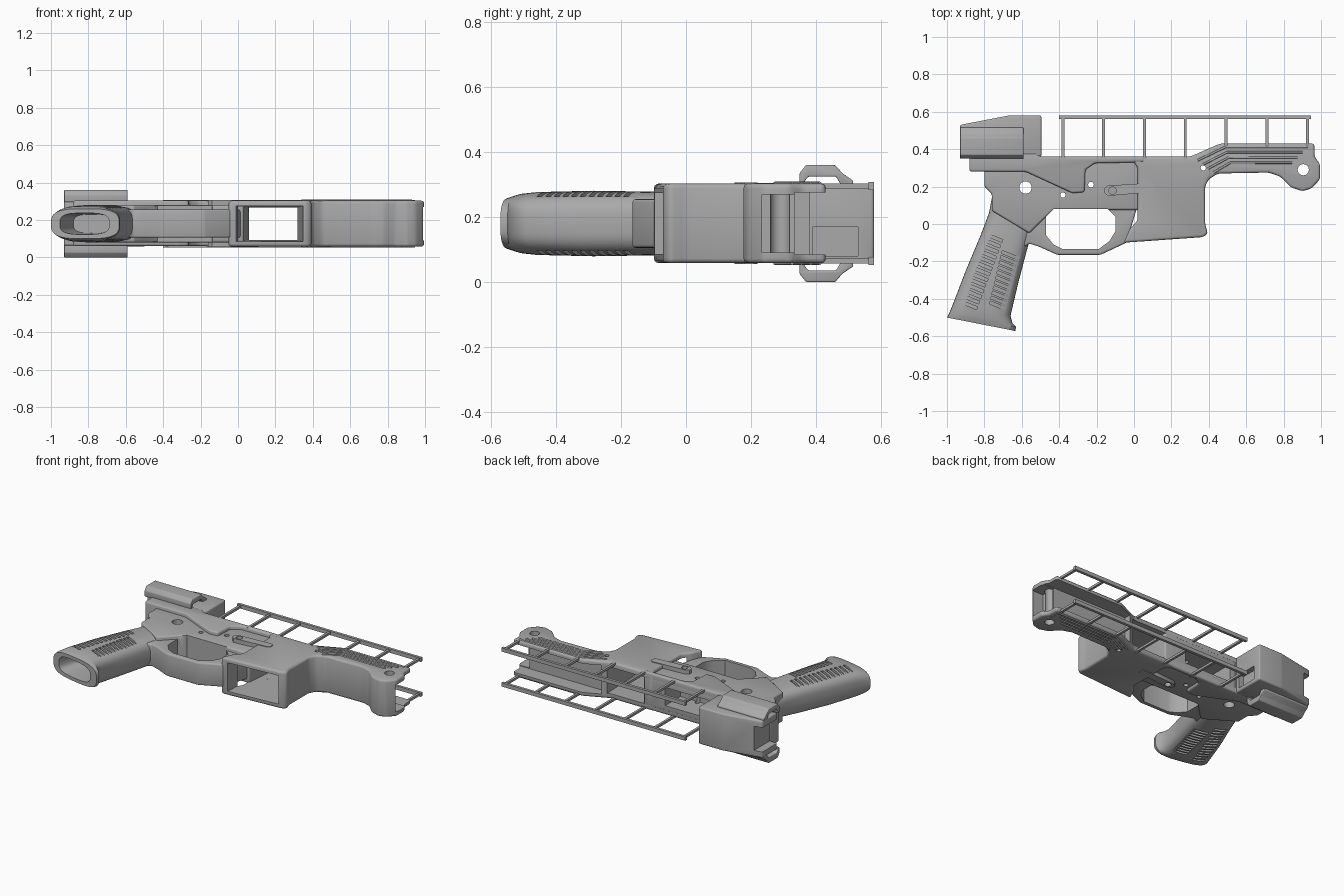
import bpy, bmesh, math
from mathutils import Matrix, Vector

if "Cube" in bpy.data.objects:
    bpy.data.objects.remove(bpy.data.objects["Cube"])

MID = 0.18  # mirror plane height
grey = bpy.data.materials.new("matte_grey")
grey.use_nodes = True
colour = (0.4, 0.4, 0.4, 1)
grey.diffuse_color = colour
grey.node_tree.nodes["Principled BSDF"].inputs["Base Color"].default_value = colour


def finish(name, bm):
    bmesh.ops.recalc_face_normals(bm, faces=bm.faces)
    me = bpy.data.meshes.new(name)
    bm.to_mesh(me)
    bm.free()
    me.materials.append(grey)
    ob = bpy.data.objects.new(name, me)
    bpy.context.collection.objects.link(ob)
    return ob


def prism(name, pts, lo, hi, bevel=0.0, along_x=False):
    """Extrude an outline; along_x turns (u, v) into (y, z)."""
    bm = bmesh.new()
    face = bm.faces.new([bm.verts.new((u, v, lo)) for u, v in pts])
    ext = bmesh.ops.extrude_face_region(bm, geom=[face])["geom"]
    bmesh.ops.translate(bm, vec=(0, 0, hi - lo),
                        verts=[g for g in ext if isinstance(g, bmesh.types.BMVert)])
    bmesh.ops.recalc_face_normals(bm, faces=bm.faces)
    if bevel:
        bmesh.ops.bevel(bm, geom=list(bm.edges), offset=bevel, segments=3,
                        profile=0.5, affect='EDGES', clamp_overlap=True)
    if along_x:
        for v in bm.verts:
            v.co = Vector((v.co.z, v.co.x, v.co.y))
    return finish(name, bm)


def box(name, x, y, z, bevel=0.0):
    return prism(name, [(x[0], y[0]), (x[1], y[0]), (x[1], y[1]), (x[0], y[1])],
                 z[0], z[1], bevel)


def disc(name, x, y, r, lo=-0.1, hi=0.5):
    ring = [(x + r * math.cos(i * math.tau / 24), y + r * math.sin(i * math.tau / 24))
            for i in range(24)]
    return prism(name, ring, lo, hi)


def cut(target, *cutters):
    for c in cutters:
        mod = target.modifiers.new("cut", 'BOOLEAN')
        mod.operation, mod.solver, mod.object = 'DIFFERENCE', 'EXACT', c
        bpy.context.view_layer.objects.active = target
        bpy.ops.object.modifier_apply(modifier=mod.name)
        bpy.data.objects.remove(c)


def loft(name, rows, n=40, power=3.2):
    """Rounded sections between a rear and a front point."""
    bm = bmesh.new()
    rings = []
    for rear, front, half in rows:
        a, b = Vector(rear), Vector(front)
        ring = []
        for i in range(n):
            t = i * math.tau / n
            c, s = math.cos(t), math.sin(t)
            u = math.copysign(abs(c) ** (2 / power), c)
            w = math.copysign(abs(s) ** (2 / power), s)
            p = (a + b) / 2 + (b - a) / 2 * u
            ring.append(bm.verts.new((p.x, p.y, MID + half * w)))
        rings.append(ring)
    for r, q in zip(rings, rings[1:]):
        for i in range(n):
            j = (i + 1) % n
            bm.faces.new((r[i], r[j], q[j], q[i]))
    bm.faces.new(rings[0])
    bm.faces.new(rings[-1])
    return finish(name, bm)


# Grip with hollow base and slanted side grooves
grip = loft("grip", [
    ((-0.76, 0.14), (-0.52, 0.16), 0.085), ((-0.775, 0.06), (-0.54, -0.03), 0.09),
    ((-0.82, -0.06), (-0.57, -0.13), 0.098), ((-0.9, -0.25), (-0.62, -0.32), 0.101),
    ((-0.965, -0.42), (-0.66, -0.49), 0.097), ((-0.985, -0.47), (-0.65, -0.53), 0.092),
    ((-0.995, -0.49), (-0.63, -0.55), 0.086), ((-1.0, -0.5), (-0.635, -0.572), 0.08)])
hollow = loft("hollow_cutter", [((-0.88, -0.3), (-0.68, -0.34), 0.05),
                                ((-0.96, -0.53), (-0.69, -0.59), 0.058)])
bm = bmesh.new()
for start, end, count in (((-0.755, -0.07), (-0.89, -0.43), 13), ((-0.655, -0.17), (-0.72, -0.44), 11)):
    for i in range(count):
        p = Vector(start).lerp(Vector(end), i / (count - 1))
        for side in (-1, 1):
            bmesh.ops.create_cube(bm, matrix=Matrix.Translation((p.x, p.y, MID + side * 0.1))
                                  @ Matrix.Rotation(math.radians(-22), 4, 'Z')
                                  @ Matrix.Diagonal((0.11, 0.016, 0.034, 1)))
cut(grip, hollow, finish("groove_cutter", bm))

# Central frame, trigger guard and their opening
guard_hole = [(-0.47, 0.04), (-0.43, 0.08), (-0.14, 0.08), (-0.1, 0.04), (-0.1, -0.04),
              (-0.13, -0.09), (-0.19, -0.135), (-0.38, -0.135), (-0.43, -0.11), (-0.47, -0.06)]
frame = prism("frame", [(-0.8, 0.3), (-0.8, 0.2), (-0.76, 0.16), (-0.76, 0.07), (-0.56, -0.05),
                        (-0.49, 0.02), (-0.43, 0.075), (0.03, 0.075), (0.06, 0.36), (-0.6, 0.36)],
              0.08, 0.28, 0.012)
guard = prism("trigger_guard", [(-0.62, 0.1), (-0.6, -0.13), (-0.56, -0.105), (-0.51, -0.12),
                                (-0.41, -0.165), (-0.18, -0.165), (-0.04, -0.1), (0.02, 0.1)],
              0.105, 0.255, 0.01)
for part in (frame, guard):
    cut(part, prism("guard_cutter", guard_hole, -0.1, 0.5))
cut(frame, box("pocket_cutter", (-0.45, -0.1), (0.2, 0.5), (0.12, 0.24)),
    disc("hole_cutter", -0.58, 0.195, 0.033), disc("hole_cutter", -0.23, 0.21, 0.015),
    disc("hole_cutter", -0.38, 0.155, 0.014))

# Flared upper rim along the back half
rim = prism("upper_rim", [(-0.88, 0.38), (-0.88, 0.28), (-0.58, 0.28), (-0.33, 0.165), (-0.265, 0.17),
                          (-0.26, 0.29), (-0.21, 0.325), (0.06, 0.33), (0.06, 0.36), (-0.5, 0.36),
                          (-0.52, 0.38)], 0.06, 0.305, 0.012)
cut(rim, box("rim_cutter", (-0.49, 0.2), (0.1, 0.5), (0.09, 0.27)))

# Front housing: box well and open-topped fore end
housing = prism("front_housing", [
    (-0.055, -0.1), (0.37, -0.07), (0.395, -0.05), (0.38, 0.0), (0.38, 0.2), (0.4, 0.24), (0.45, 0.27),
    (0.72, 0.275), (0.78, 0.255), (0.84, 0.195), (0.9, 0.175), (0.95, 0.19), (0.995, 0.24),
    (0.995, 0.32), (0.965, 0.36), (0.965, 0.43), (0.46, 0.43), (0.3, 0.36), (-0.02, 0.36),
    (0.02, 0.3), (0.02, 0.02), (-0.025, -0.03)], 0.058, 0.303, 0.014)
bm = bmesh.new()
bmesh.ops.create_cube(bm, size=1)
for v in bm.verts:
    low = v.co.y < 0
    x = (-0.02, 0.355) if low else (0.05, 0.31)
    half = 0.096 if low else 0.085
    v.co = Vector((x[v.co.x > 0], -0.2 if low else 0.5, MID + (half if v.co.z > 0 else -half)))
cut(housing, finish("well_cutter", bm),
    box("channel_cutter", (0.35, 1.1), (0.335, 0.6), (0.085, 0.275)),
    box("nose_cutter", (0.91, 1.1), (0.235, 0.6), (0.09, 0.27)),
    disc("hole_cutter", 0.905, 0.29, 0.03), disc("hole_cutter", 0.37, 0.3, 0.014))

# Raised ribs on both sides of the fore end
for side, z in (("lower", 0.058), ("upper", 0.303)):
    for k in range(4):
        d = 0.028 * k
        path = [(0.34 + d, 0.34 - 0.022 * k), (0.49 + d * 0.3, 0.412 - d), (0.93 - d, 0.412 - d)]
        cu = bpy.data.curves.new("rib", 'CURVE')
        cu.dimensions, cu.bevel_depth, cu.bevel_resolution = '3D', 0.006, 2
        cu.use_fill_caps = True
        sp = cu.splines.new('POLY')
        sp.points.add(len(path) - 1)
        for p, (x, y) in zip(sp.points, path):
            p.co = (x, y, z, 1)
        cu.materials.append(grey)
        bpy.context.collection.objects.link(bpy.data.objects.new(side + "_rib", cu))

# Rear block, open at the back and recessed at the front
block = prism("rear_block", [(-0.93, 0.375), (-0.93, 0.53), (-0.67, 0.58), (-0.495, 0.58),
                             (-0.495, 0.36), (-0.58, 0.36), (-0.6, 0.375)], 0.058, 0.303, 0.01)
cut(block, box("notch_cutter", (-1.1, -0.875), (0.3, 0.7), (0.1, 0.26)),
    box("recess_cutter", (-0.53, -0.4), (0.39, 0.53), (0.08, 0.17)))

# Arched side covers on the rear block
arch = [(0.365, 0.295), (0.35, 0.295), (0.35, 0.335), (0.37, 0.36), (0.46, 0.36), (0.482, 0.335),
        (0.515, 0.312), (0.515, 0.29), (0.48, 0.295), (0.462, 0.325), (0.378, 0.325), (0.365, 0.31)]
prism("upper_arch", arch, -0.93, -0.59, 0.004, True)
prism("lower_arch", [(y, 2 * MID - z) for y, z in arch], -0.93, -0.59, 0.004, True)

# Selector levers on both sides
for name, lo, hi in (("lower_lever", 0.055, 0.09), ("upper_lever", 0.27, 0.307)):
    lever = prism(name, [(-0.16, 0.17), (-0.14, 0.15), (0.09, 0.17), (0.11, 0.18), (0.11, 0.21),
                         (0.09, 0.22), (-0.14, 0.205), (-0.16, 0.19)], lo, hi)
    cut(lever, disc("lever_cutter", -0.115, 0.178, 0.02))

# Two thin rails carried by slim posts
for name, z in (("lower_rail", 0.052), ("upper_rail", 0.283)):
    box(name, (-0.4, 0.945), (0.562, 0.58), (z, z + 0.025))
    for i in range(7):
        x = -0.38 + i * 0.218
        box(name + "_post", (x - 0.008, x + 0.008), (0.33, 0.565), (z + 0.005, z + 0.02))

# Smooth rounded edges, keep hard ones sharp
bpy.ops.object.select_all(action='DESELECT')
for ob in bpy.context.collection.objects:
    if ob.type == 'MESH' and ob.data.materials and ob.data.materials[0] == grey:
        ob.select_set(True)
        bpy.context.view_layer.objects.active = ob
bpy.ops.object.shade_smooth_by_angle(angle=math.radians(35))
